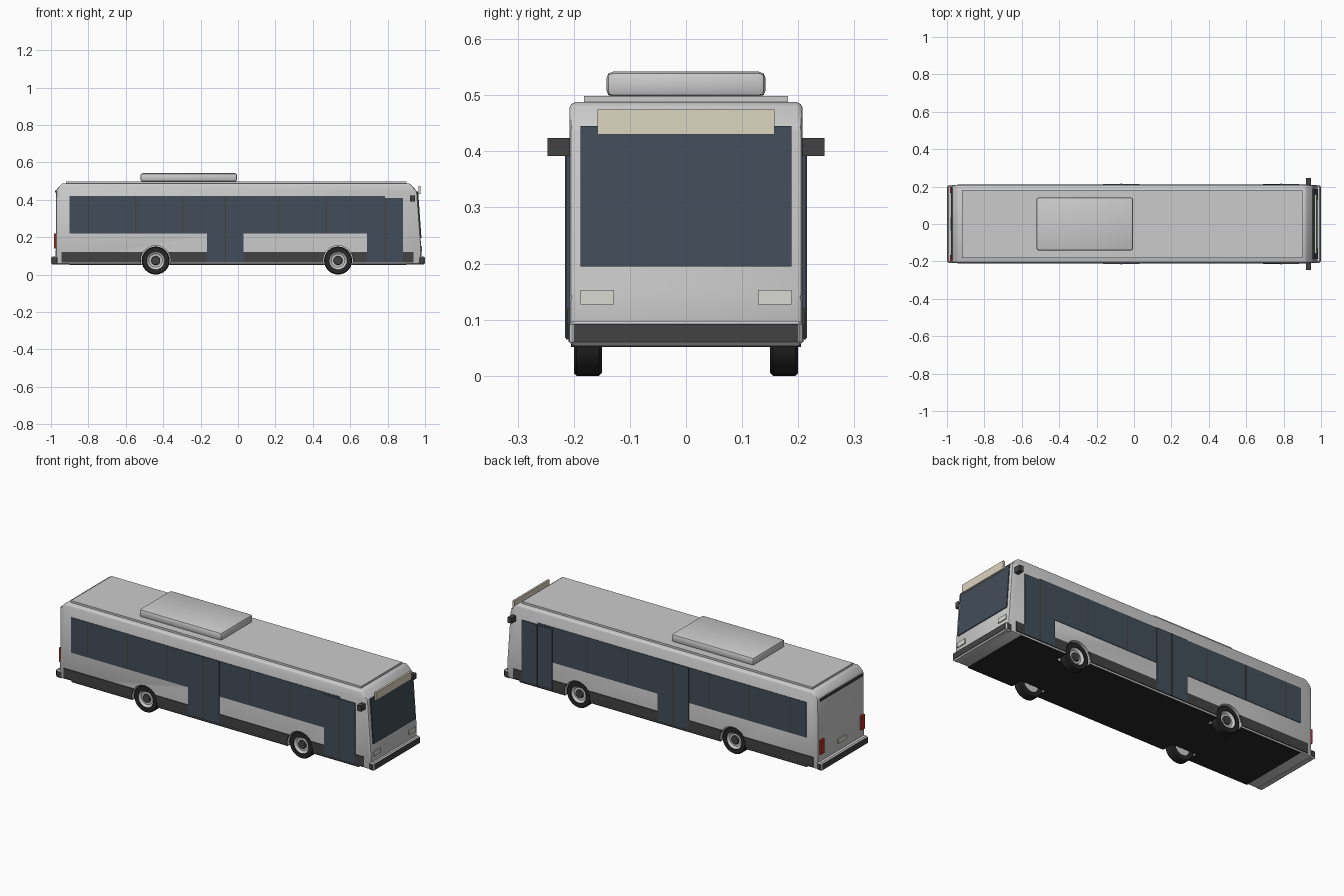
import bpy, bmesh, math
from mathutils import Matrix, Vector

if "Cube" in bpy.data.objects:
    bpy.data.objects.remove(bpy.data.objects["Cube"])


def mat(name, rgb):
    m = bpy.data.materials.new(name)
    m.diffuse_color = (*rgb, 1)
    m.use_nodes = True
    m.node_tree.nodes["Principled BSDF"].inputs["Base Color"].default_value = m.diffuse_color
    return m


GLASS = mat("tinted_glass", (0.055, 0.075, 0.10))
DARK = mat("dark_trim", (0.055, 0.055, 0.055))
RUBBER = mat("rubber", (0.02, 0.02, 0.02))
RED = mat("red_lens", (0.45, 0.03, 0.02))
CREAM = mat("sign_cream", (0.72, 0.66, 0.53))
LAMP = mat("lamp_white", (0.68, 0.70, 0.64))


def finish(name, bm, m=None, bevel=0, seg=1):
    if bevel:
        bmesh.ops.bevel(bm, geom=bm.edges[:], offset=bevel, segments=seg,
                        profile=0.5, affect='EDGES')
    bmesh.ops.recalc_face_normals(bm, faces=bm.faces[:])
    me = bpy.data.meshes.new(name)
    bm.to_mesh(me)
    bm.free()
    ob = bpy.data.objects.new(name, me)
    bpy.context.collection.objects.link(ob)
    if m:
        me.materials.append(m)
    return ob


def prism(name, pts, y0, y1, m=None, bevel=0, seg=1):
    """Side profile (x, z) extruded from y0 to y1."""
    bm = bmesh.new()
    f = bm.faces.new([bm.verts.new((x, y0, z)) for x, z in pts])
    g = bmesh.ops.extrude_face_region(bm, geom=[f])
    vs = [v for v in g["geom"] if isinstance(v, bmesh.types.BMVert)]
    bmesh.ops.translate(bm, verts=vs, vec=(0, y1 - y0, 0))
    return finish(name, bm, m, bevel, seg)


def box(name, x0, x1, y0, y1, z0, z1, m=None, bevel=0, seg=1):
    return prism(name, [(x0, z0), (x1, z0), (x1, z1), (x0, z1)], y0, y1, m, bevel, seg)


def both(name, x0, x1, y0, y1, z0, z1, m=None, bevel=0):
    """Same box on the left and right of the bus."""
    return [box(f"{name}_{tag}", x0, x1, *sorted((s * y0, s * y1)), z0, z1, m, bevel)
            for s, tag in ((-1, "near"), (1, "far"))]


def lathe(name, prof, x, z, side, m=None, n=24):
    """Profile (radius, y) spun round a wheel axle."""
    bm = bmesh.new()
    vs = [bm.verts.new((r, y * side, 0)) for r, y in prof]
    es = [bm.edges.new(p) for p in zip(vs, vs[1:])]
    bmesh.ops.spin(bm, geom=vs + es, cent=(0, 0, 0), axis=(0, 1, 0),
                   angle=math.tau, steps=n, use_merge=True)
    bmesh.ops.remove_doubles(bm, verts=bm.verts[:], dist=1e-5)
    bmesh.ops.translate(bm, verts=bm.verts[:], vec=(x, 0, z))
    return finish(name, bm, m)


def cut(ob, cutters):
    for c in cutters:
        md = ob.modifiers.new("arch", 'BOOLEAN')
        md.operation, md.solver, md.object = 'DIFFERENCE', 'EXACT', c
        bpy.context.view_layer.objects.active = ob
        bpy.ops.object.modifier_apply(modifier=md.name)


def smooth(ob, deg=40):
    bpy.ops.object.select_all(action='DESELECT')
    ob.select_set(True)
    bpy.context.view_layer.objects.active = ob
    bpy.ops.object.shade_smooth_by_angle(angle=math.radians(deg))


# body shell and dark side skirts
body = prism("body_shell", [(-0.975, 0.055), (0.98, 0.055), (0.98, 0.14), (0.958, 0.445),
                            (0.918, 0.488), (-0.94, 0.488), (-0.972, 0.455)],
             -0.208, 0.208, None, 0.011, 2)
skirts = both("side_skirt", -0.945, 0.937, 0.2, 0.212, 0.065, 0.12, DARK)

# wheel arches
WHEELS = [(x, s) for x in (-0.44, 0.535) for s in (-1, 1)]
cutters = []
for x, s in WHEELS:
    c = lathe("arch_cutter", [(0, 0.135), (0.08, 0.135), (0.08, 0.25), (0, 0.25)], x, 0.075, s)
    c.hide_render = True
    cutters.append(c)
for ob in [body] + skirts:
    cut(ob, cutters)
for c in cutters:
    bpy.data.objects.remove(c)
smooth(body)

# wheels
for i, (x, s) in enumerate(WHEELS):
    tyre = lathe(f"tyre_{i}", [(0.048, 0.15), (0.07, 0.15), (0.075, 0.155), (0.075, 0.195),
                               (0.07, 0.2), (0.048, 0.2), (0.048, 0.15)], x, 0.075, s, RUBBER)
    hub = lathe(f"wheel_hub_{i}", [(0, 0.155), (0.049, 0.155), (0.049, 0.196), (0.036, 0.186),
                                   (0, 0.186)], x, 0.075, s)
    cap = lathe(f"hub_cap_{i}", [(0, 0.18), (0.026, 0.18), (0.022, 0.194), (0, 0.194)],
                x, 0.075, s, DARK)
    for ob in (tyre, hub, cap):
        smooth(ob, 35)

# underfloor, split round the wheels by a narrower centre
box("underfloor", -0.9, 0.9, -0.135, 0.135, 0.051, 0.06, RUBBER)
for i, (a, b) in enumerate(((-0.9, -0.52), (-0.36, 0.455), (0.615, 0.9))):
    both(f"underfloor_edge_{i}", a, b, 0.135, 0.205, 0.051, 0.06, RUBBER)

# side windows, pillars and doors
both("side_window_band", -0.9, 0.785, 0.2, 0.2105, 0.22, 0.42, GLASS)
for i, x in enumerate((-0.8, -0.547, -0.294, 0.22, 0.473)):
    both(f"window_pillar_{i}", x - 0.003, x + 0.003, 0.205, 0.2115, 0.22, 0.42, DARK)
for name, x0, x1, top in (("middle_door", -0.165, 0.03, 0.42), ("front_door", 0.69, 0.882, 0.41)):
    mid = (x0 + x1) / 2
    both(name + "_rear_leaf", x0, mid - 0.002, 0.2, 0.2135, 0.065, top, GLASS)
    both(name + "_front_leaf", mid + 0.002, x1, 0.2, 0.2135, 0.065, top, GLASS)
    both(name + "_seal", mid - 0.004, mid + 0.004, 0.2, 0.2155, 0.067, top, DARK)

# windscreen follows the sloping front
prism("windscreen", [(0.965, 0.195), (0.981, 0.195), (0.963, 0.445), (0.947, 0.445)],
      -0.188, 0.188, GLASS)
box("destination_sign", 0.966, 0.977, -0.158, 0.158, 0.43, 0.475, CREAM)
both("headlight", 0.97, 0.985, 0.128, 0.188, 0.127, 0.153, LAMP)

# bumpers with dark strips
for tag, s in (("front", 1), ("rear", -1)):
    box(f"{tag}_bumper", *sorted((s * 0.96, s * 0.998)), -0.208, 0.208, 0.053, 0.098, None, 0.007)
    box(f"{tag}_bumper_strip", *sorted((s * 0.99, s)), -0.2, 0.2, 0.06, 0.092, DARK)
    both(f"{tag}_bumper_end", *sorted((s * 0.967, s * 0.991)), 0.2, 0.2095, 0.06, 0.091, DARK)

# rear lights, number plate and top vent
both("tail_light", -0.985, -0.965, 0.165, 0.197, 0.14, 0.22, RED)
box("number_plate", -0.981, -0.965, -0.035, 0.035, 0.14, 0.165, LAMP)
box("rear_vent_strip", -0.979, -0.96, -0.19, 0.19, 0.438, 0.45, DARK)

# mirrors
both("mirror", 0.92, 0.945, 0.2, 0.247, 0.392, 0.424, DARK)

# roof panel and air conditioning unit
box("roof_panel", -0.92, 0.9, -0.182, 0.182, 0.48, 0.499)
smooth(box("roof_air_unit", -0.522, -0.005, -0.142, 0.142, 0.497, 0.542, None, 0.012, 2))
